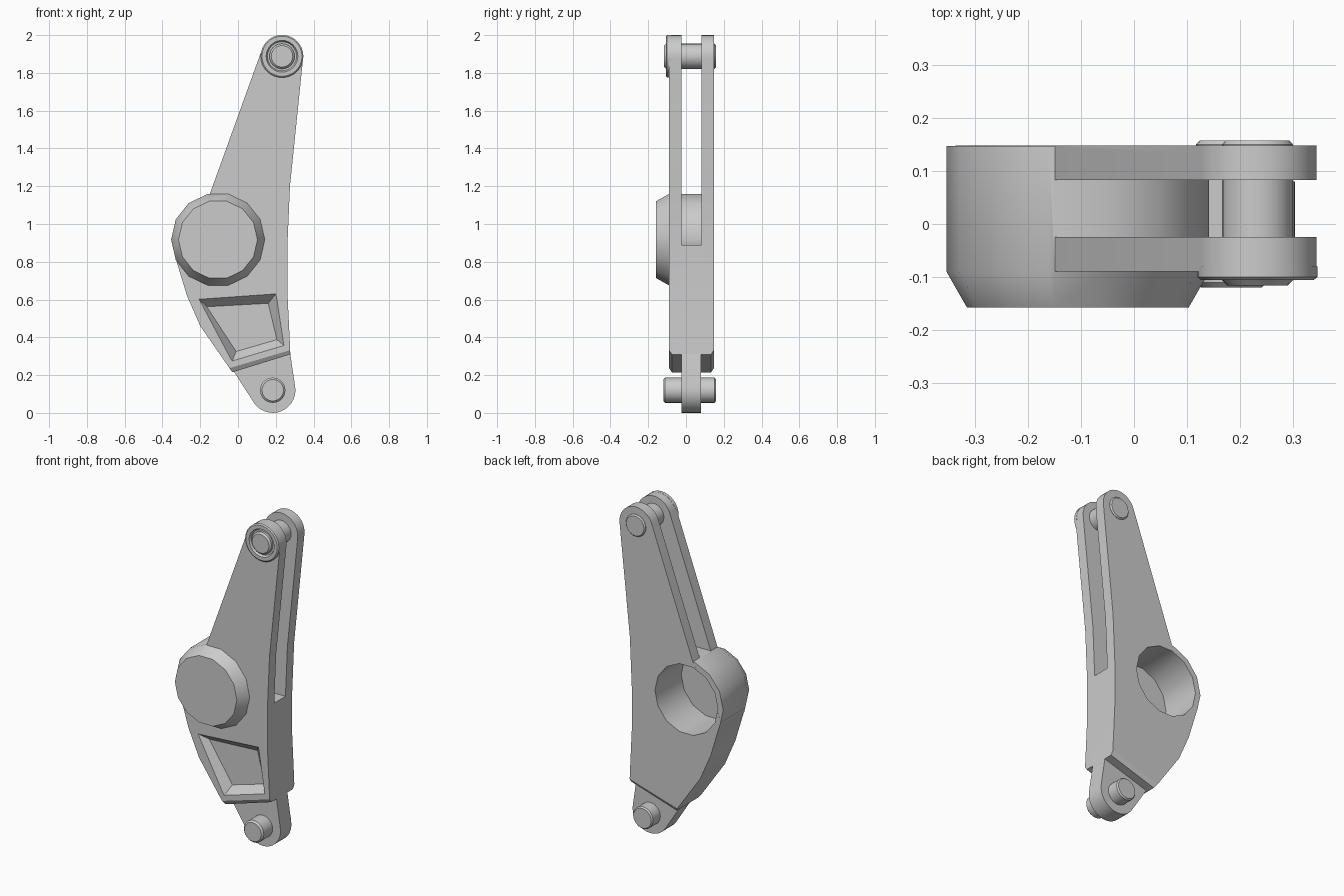
import bpy, bmesh, math

if "Cube" in bpy.data.objects:
    bpy.data.objects.remove(bpy.data.objects["Cube"])


def arc(cx, cz, r, a0, a1, n):
    return [(cx + r * math.cos(math.radians(a0 + (a1 - a0) * i / n)),
             cz + r * math.sin(math.radians(a0 + (a1 - a0) * i / n))) for i in range(n + 1)]


def circle(cx, cz, r, n):
    return arc(cx, cz, r, 0, 360, n)[:-1]


def loft(name, sections):
    """Solid through (y, [(x, z), ...]) sections, capped at both ends."""
    bm = bmesh.new()
    rings = [[bm.verts.new((x, y, z)) for x, z in pts] for y, pts in sections]
    n = len(rings[0])
    bm.faces.new(rings[0])
    bm.faces.new(rings[-1])
    for a, b in zip(rings, rings[1:]):
        for i in range(n):
            j = (i + 1) % n
            bm.faces.new((a[i], a[j], b[j], b[i]))
    bmesh.ops.recalc_face_normals(bm, faces=bm.faces)
    me = bpy.data.meshes.new(name)
    bm.to_mesh(me)
    bm.free()
    ob = bpy.data.objects.new(name, me)
    bpy.context.collection.objects.link(ob)
    return ob


def combine(target, tool, op):
    m = target.modifiers.new(op, 'BOOLEAN')
    m.operation, m.solver, m.object = op, 'EXACT', tool
    bpy.context.view_layer.objects.active = target
    bpy.ops.object.modifier_apply(modifier=m.name)
    bpy.data.objects.remove(tool)


def smooth(ob):
    bpy.ops.object.select_all(action='DESELECT')
    ob.select_set(True)
    bpy.context.view_layer.objects.active = ob
    bpy.ops.object.shade_smooth_by_angle(angle=math.radians(30))


FRONT, BACK = -0.09, 0.148
SLOT0, SLOT1 = -0.025, 0.083
TOP = (0.233, 1.888)
LOW = (0.184, 0.12)
HUB = (-0.106, 0.917)


# Lever body outline; lift raises the bottom edge to form its chamfer
def outline(lift):
    return (arc(*TOP, 0.112, -6, 160, 16) +
            [(-0.15, 1.157), (-0.3, 0.95), (-0.337, 0.84), (-0.27, 0.62), (-0.2, 0.46),
             (-0.03 - 0.69 * lift, 0.215 + lift), (0.277 - 0.05 * lift, 0.31 + lift),
             (0.275, 0.36), (0.261, 0.65), (0.262, 0.9), (0.275, 1.2)])


body = loft("lever_body", [(FRONT, outline(0.022)), (FRONT + 0.015, outline(0)),
                           (BACK - 0.015, outline(0)), (BACK, outline(0.022))])

# Fork slot between the two upper arms
combine(body, loft("slot", [(SLOT0, [(-1, 0.89), (1, 0.89), (1, 2.2), (-1, 2.2)]),
                            (SLOT1, [(-1, 0.89), (1, 0.89), (1, 2.2), (-1, 2.2)])]), 'DIFFERENCE')

# Hub boss with tapered front, hollow from the back
combine(body, loft("hub", [(-0.158, circle(*HUB, 0.209, 14)), (FRONT, circle(*HUB, 0.248, 14)),
                           (BACK - 0.0005, circle(*HUB, 0.248, 14))]), 'UNION')
combine(body, loft("bore", [(-0.105, circle(*HUB, 0.212, 14)),
                            (0.3, circle(*HUB, 0.212, 14))]), 'DIFFERENCE')

# Tapered pocket on the front face
rim = [(-0.206, 0.602), (0.2, 0.63), (0.243, 0.357), (-0.03, 0.275)]
floor = [(-0.165, 0.562), (0.16, 0.58), (0.206, 0.388), (-0.01, 0.325)]
extra = [(2 * a - c, 2 * b - d) for (a, b), (c, d) in zip(rim, floor)]
rim_out = [(a + (c - a) * 0.1, b + (d - b) * 0.1) for (a, b), (c, d) in zip(rim, extra)]
combine(body, loft("pocket", [(FRONT - 0.005, rim_out), (FRONT + 0.05, floor)]), 'DIFFERENCE')

# Lower tongue
tongue = arc(*LOW, 0.12, 217, 368, 14) + [(0.274, 0.33), (0.25, 0.4), (0.03, 0.33), (-0.024, 0.222)]
combine(body, loft("tongue", [(SLOT0, tongue), (SLOT1 - 0.003, tongue)]), 'UNION')
smooth(body)

# Raised collar around the upper pin
smooth(loft("pin_collar", [(y, circle(*TOP, r, 32)) for y, r in
                           [(-0.08, 0.113), (-0.1, 0.113), (-0.106, 0.106),
                            (-0.106, 0.084), (-0.092, 0.077)]]))

# Pivot pins
for name, c, y0 in (("upper_pin", TOP, -0.116), ("lower_pin", LOW, -0.12)):
    smooth(loft(name, [(y, circle(*c, r, 24)) for y, r in
                       [(y0, 0.057), (y0 + 0.01, 0.067), (0.15, 0.067), (0.158, 0.06)]]))
